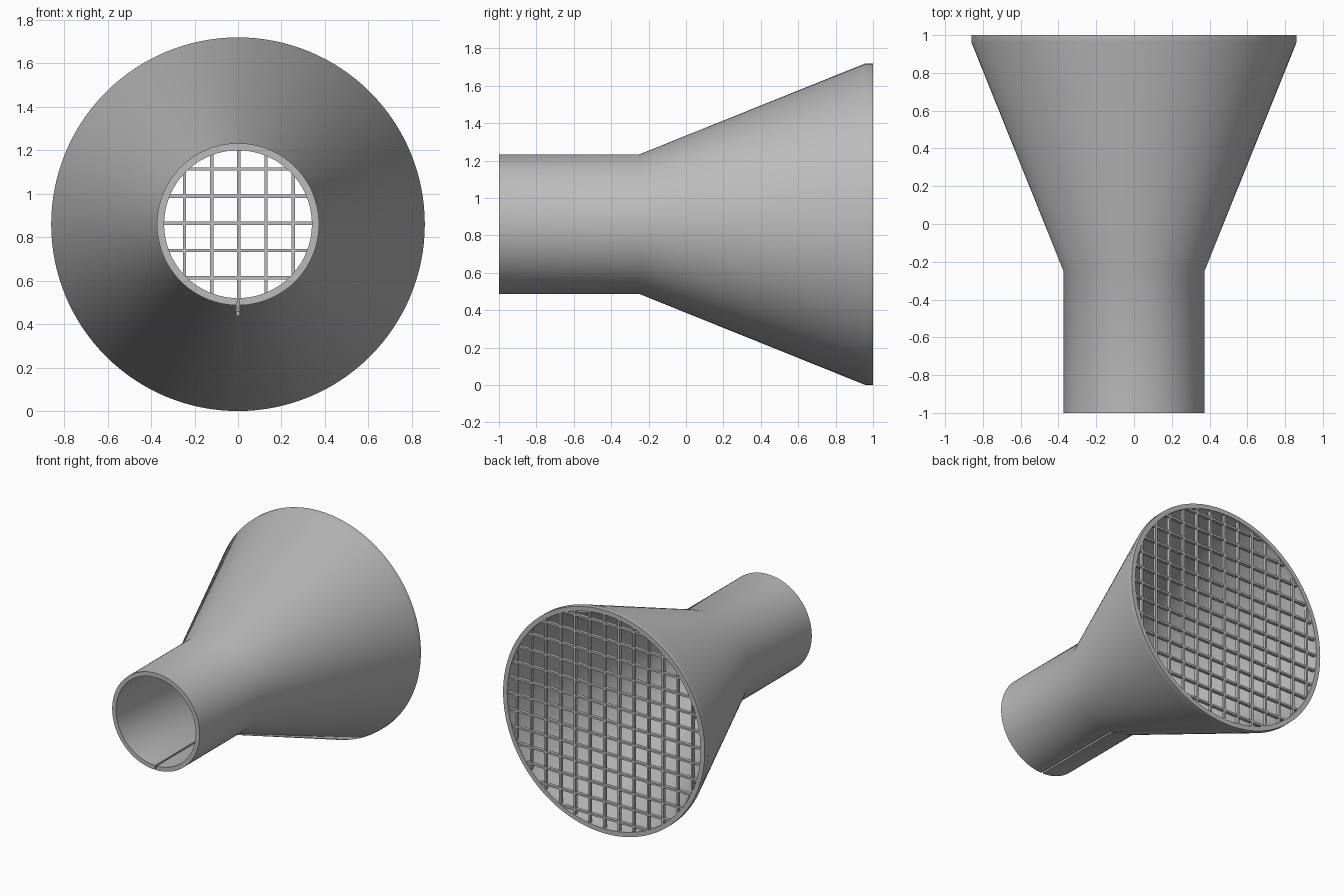
import bpy
import bmesh
import math
from mathutils import Matrix, Vector

cube = bpy.data.objects.get("Cube")
if cube:
    bpy.data.objects.remove(cube, do_unlink=True)

AXIS_Z = 0.86
SEGMENTS = 128

grey = bpy.data.materials.new("plain grey")
grey.use_nodes = True
colour = (0.5, 0.5, 0.5, 1)
grey.diffuse_color = colour
grey.node_tree.nodes["Principled BSDF"].inputs["Base Color"].default_value = colour


def make_object(name, bm):
    bmesh.ops.recalc_face_normals(bm, faces=bm.faces)
    mesh = bpy.data.meshes.new(name)
    bm.to_mesh(mesh)
    bm.free()
    mesh.materials.append(grey)
    obj = bpy.data.objects.new(name, mesh)
    bpy.context.collection.objects.link(obj)
    return obj


def add_box(bm, centre, size):
    matrix = Matrix.Translation(centre) @ Matrix.Diagonal((*size, 1))
    bmesh.ops.create_cube(bm, size=1, matrix=matrix)


# Funnel wall: closed (radius, y) profile turned about the y axis
profile = [(0.373, -1), (0.373, -0.25), (0.86, 0.96), (0.86, 1),
           (0.825, 1), (0.825, 0.96), (0.34, -0.25), (0.34, -1)]
bm = bmesh.new()
rings = []
for r, y in profile:
    angles = [2 * math.pi * i / SEGMENTS for i in range(SEGMENTS)]
    rings.append([bm.verts.new((r * math.sin(a), y, AXIS_Z + r * math.cos(a)))
                  for a in angles])
for k, ring in enumerate(rings):
    following = rings[(k + 1) % len(rings)]
    for i in range(SEGMENTS):
        j = (i + 1) % SEGMENTS
        bm.faces.new((ring[i], ring[j], following[j], following[i]))
funnel = make_object("funnel", bm)

# Narrow slit along the underside of the spout
bm = bmesh.new()
add_box(bm, Vector((0, -0.6, 0.54)), (0.014, 1.0, 0.2))
cutter = make_object("slit_cutter", bm)
cutter.hide_render = True
cut = funnel.modifiers.new("slit", 'BOOLEAN')
cut.operation = 'DIFFERENCE'
cut.solver = 'EXACT'
cut.object = cutter
bpy.context.view_layer.objects.active = funnel
funnel.select_set(True)
bpy.ops.object.modifier_apply(modifier=cut.name)
bpy.data.objects.remove(cutter, do_unlink=True)
bpy.ops.object.select_all(action='DESELECT')
funnel.select_set(True)
bpy.ops.object.shade_smooth_by_angle(angle=math.radians(30))

# Square mesh guard across the wide mouth
SPACING, WIDTH, DEPTH, REACH = 0.125, 0.015, 0.025, 0.84
vertical = bmesh.new()
horizontal = bmesh.new()
for n in range(-6, 7):
    offset = n * SPACING + 0.004
    length = 2 * math.sqrt(REACH ** 2 - offset ** 2)
    add_box(vertical, Vector((offset, 0.982, AXIS_Z)), (WIDTH, DEPTH, length))
    add_box(horizontal, Vector((0, 0.982, AXIS_Z + offset)), (length, DEPTH, WIDTH))
make_object("vertical_guard_bars", vertical)
make_object("horizontal_guard_bars", horizontal)
